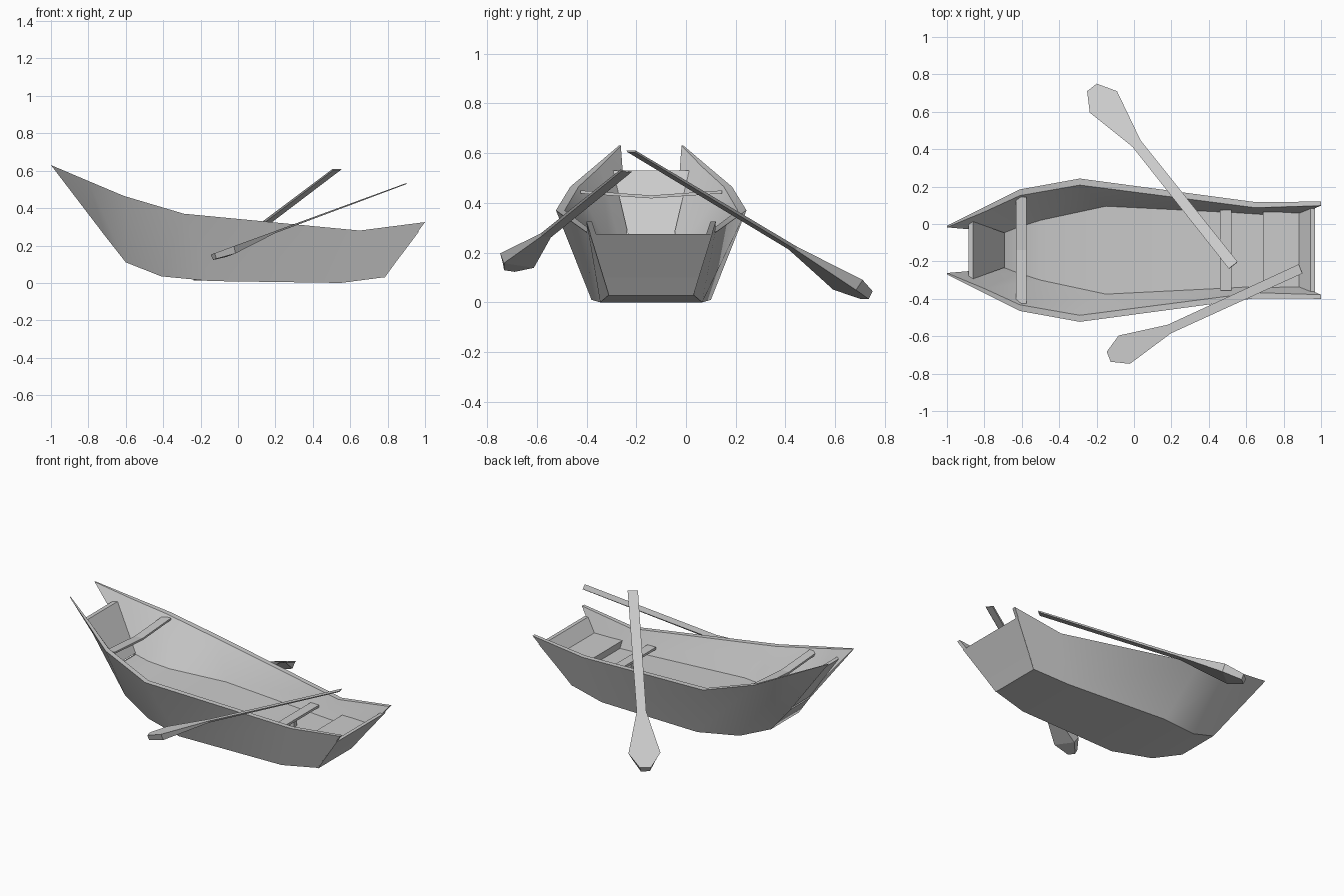
import bpy, bmesh, math
from mathutils import Vector

cube = bpy.data.objects.get("Cube")
if cube:
    bpy.data.objects.remove(cube)

CENTRE_Y = -0.14

paint = bpy.data.materials.new("plain_grey")
paint.use_nodes = True
GREY = (0.6, 0.6, 0.6, 1)
paint.diffuse_color = GREY
paint.node_tree.nodes["Principled BSDF"].inputs["Base Color"].default_value = GREY


def loft(name, rings, caps, y=0.0, smooth=None):
    """Join closed rings of points; caps lists the end faces by ring index."""
    bm = bmesh.new()
    loops = [[bm.verts.new(p) for p in ring] for ring in rings]
    n = len(loops[0])
    for a, b in zip(loops, loops[1:]):
        for i in range(n):
            j = (i + 1) % n
            bm.faces.new((a[i], a[j], b[j], b[i]))
    for loop in (loops[0], loops[-1]):
        for cap in caps:
            bm.faces.new([loop[i] for i in cap])
    bmesh.ops.recalc_face_normals(bm, faces=bm.faces)
    mesh = bpy.data.meshes.new(name)
    bm.to_mesh(mesh)
    bm.free()
    mesh.materials.append(paint)
    obj = bpy.data.objects.new(name, mesh)
    obj.location.y = y
    bpy.context.collection.objects.link(obj)
    if smooth:
        bpy.ops.object.select_all(action='DESELECT')
        obj.select_set(True)
        bpy.context.view_layer.objects.active = obj
        bpy.ops.object.shade_smooth_by_angle(angle=math.radians(smooth))
    return obj


def slab(name, profile, sag=0.0):
    """Board across the boat; profile points are (x, z, half width)."""
    rings = [[(x, side * h, z - (0 if side else sag)) for x, z, h in profile]
             for side in (-1, 0, 1)]
    return loft(name, rings, [range(len(profile))], CENTRE_Y)


# Hull: gunwale (x, z, half width, rim), outer chine and floor edge (x, z, half width)
stations = [
    ((-1.0, 0.63, 0.13, 0.008), (-0.71, 0.25, 0.10), (-0.69, 0.26, 0.095)),
    ((-0.80, 0.545, 0.23, 0.025), (-0.60, 0.11, 0.14), (-0.62, 0.225, 0.122)),
    ((-0.61, 0.465, 0.325, 0.033), (-0.41, 0.035, 0.185), (-0.5, 0.195, 0.16)),
    ((-0.29, 0.37, 0.383, 0.035), (-0.15, 0.01, 0.24), (-0.15, 0.175, 0.235)),
    ((0.65, 0.28, 0.257, 0.03), (0.55, 0.0, 0.205), (0.55, 0.155, 0.2)),
    ((1.0, 0.325, 0.26, 0.022), (0.78, 0.03, 0.17), (0.86, 0.15, 0.18)),
]
rings = []
for (tx, tz, th, rim), (bx, bz, bh), (fx, fz, fh) in stations:
    half = [(tx, th, tz), (bx, bh, bz)]
    inner = [(fx, fh, fz), (tx, th - rim, tz)]
    flip = lambda pts: [(x, -y, z) for x, y, z in reversed(pts)]
    rings.append(half + flip(half) + flip(inner) + inner)
loft("hull", rings, [(0, 1, 6, 7), (1, 2, 5, 6), (2, 3, 4, 5)], CENTRE_Y, 38)

# End boards
slab("bow_board", [(-0.69, 0.27, 0.092), (-0.86, 0.53, 0.153),
                   (-0.885, 0.53, 0.142), (-0.712, 0.26, 0.088)])
slab("stern_board", [(0.784, 0.028, 0.17), (0.836, 0.10, 0.192), (0.968, 0.275, 0.246),
                     (0.945, 0.275, 0.24), (0.80, 0.10, 0.188), (0.76, 0.04, 0.165)])

# Seats
slab("front_seat", [(-0.63, 0.438, 0.285), (-0.63, 0.45, 0.285),
                    (-0.575, 0.45, 0.285), (-0.575, 0.438, 0.285)], sag=0.02)
slab("middle_seat", [(0.46, 0.2, 0.212), (0.46, 0.215, 0.215),
                     (0.52, 0.215, 0.215), (0.52, 0.2, 0.212)])
slab("middle_seat_post", [(0.475, 0.15, 0.015), (0.475, 0.205, 0.015),
                          (0.505, 0.205, 0.015), (0.505, 0.15, 0.015)])
slab("stern_seat", [(0.70, 0.14, 0.19), (0.69, 0.2, 0.205),
                    (0.90, 0.2, 0.205), (0.86, 0.14, 0.18)])


# Oars: distance along, half width, depth
OAR = [(0, 0.03, 0.006), (0.92, 0.028, 0.012), (1.235, 0.093, 0.045), (1.344, 0.033, 0.035)]


def oar(name, handle, tip, across):
    handle, tip, across = Vector(handle), Vector(tip), Vector(across)
    axis = tip - handle
    scale = axis.length / OAR[-1][0]
    axis.normalize()
    across = (across - axis * across.dot(axis)).normalized()
    up = axis.cross(across)
    if up.z < 0:
        up = -up
    rings = []
    for t, w, d in OAR:
        c = handle + axis * t * scale
        side, down = across * w * scale, up * d * scale
        rings.append([c - side, c + side, c + side * 0.8 - down, c - side * 0.8 - down])
    loft(name, rings, [range(4)])


oar("left_oar", (0.53, -0.22, 0.61), (-0.225, 0.73, 0.045), (0.145, 0.11, 0.0))
oar("right_oar", (0.89, -0.24, 0.53), (-0.135, -0.71, 0.155), (-0.06, 0.15, -0.023))
